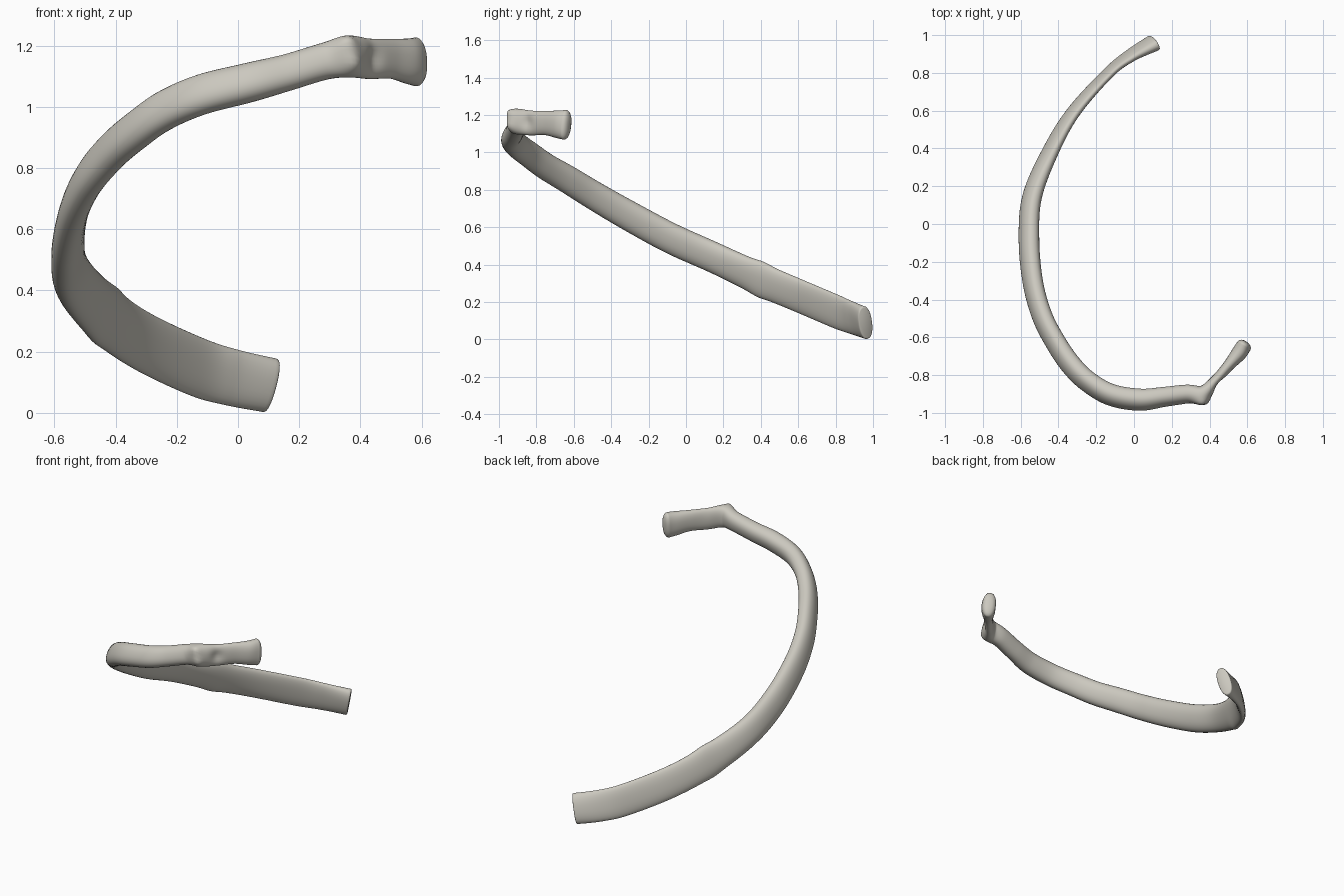
import bpy
import bmesh
from math import cos, sin, pi, radians, exp
from mathutils import Vector

cube = bpy.data.objects.get("Cube")
if cube:
    bpy.data.objects.remove(cube, do_unlink=True)

SIDES = 32        # vertices around each section
STEPS = 10        # rings between stations

# Stations from the head to the far end:
# x, y, z, section height, section thickness, inward lean in degrees
stations = [
    (.582, -.645, 1.147, .16, .08, 5),
    (.555, -.685, 1.15, .148, .082, 0),
    (.5, -.75, 1.157, .13, .06, 0),
    (.43, -.83, 1.157, .132, .055, 0),
    (.365, -.895, 1.163, .135, .08, 5),
    (.28, -.9, 1.148, .12, .095, 15),
    (.16, -.915, 1.112, .12, .1, 20),
    (.03, -.93, 1.078, .13, .108, 26),
    (-.12, -.905, 1.04, .135, .105, 26),
    (-.24, -.837, .988, .138, .1, 25),
    (-.33, -.75, .925, .142, .1, 24),
    (-.41, -.635, .857, .148, .098, 22),
    (-.485, -.49, .768, .153, .097, 20),
    (-.535, -.31, .664, .16, .097, 18),
    (-.556, -.08, .54, .166, .097, 18),
    (-.538, .15, .437, .17, .09, 17),
    (-.435, .4, .32, .185, .07, 15),
    (-.315, .6, .235, .188, .058, 12),
    (-.135, .8, .15, .19, .05, 10),
    (-.02, .89, .115, .186, .056, 12),
    (.102, .957, .09, .182, .08, 14),
]


def spline(a, b, c, d, t):
    """Catmull-Rom blend of four stations."""
    return [q + .5 * t * (r - p + t * (2 * p - 5 * q + 4 * r - s + t * (3 * (q - r) + s - p)))
            for p, q, r, s in zip(a, b, c, d)]


def sample_path():
    last = len(stations) - 1
    rows = []
    for i in range(last):
        keys = [stations[min(max(i + k, 0), last)] for k in (-1, 0, 1, 2)]
        rows += [spline(*keys, j / STEPS) for j in range(STEPS)]
    return rows + [list(stations[last])]


def signed_power(value, power):
    return abs(value) ** power * (1 if value > 0 else -1)


def section(row, tangent, scale=1, shift=0):
    """Flattened, slightly squared oval."""
    centre = Vector(row[:3]) + tangent * shift
    inward = tangent.cross(Vector((0, 0, 1))).normalized()
    up = inward.cross(tangent)
    lean = radians(row[5])
    axis = up * cos(lean) + inward * sin(lean)
    side = inward * cos(lean) - up * sin(lean)
    ring = []
    for k in range(SIDES):
        angle = 2 * pi * k / SIDES
        u = signed_power(cos(angle), .88) * row[3] / 2
        v = signed_power(sin(angle), .88) * row[4] / 2
        ring.append(centre + (axis * u + side * v) * scale)
    return ring


def bump(point, centre, push, radius):
    """Swell the surface softly around a centre."""
    return point + Vector(push) * exp(-((point - Vector(centre)).length / radius) ** 2)


# Rings along the bone, with a small rounded rim at each end
rows = sample_path()
rings = []
for i, row in enumerate(rows):
    before, after = rows[max(i - 1, 0)], rows[min(i + 1, len(rows) - 1)]
    tangent = (Vector(after[:3]) - Vector(before[:3])).normalized()
    if i == 0:
        rings += [section(row, tangent, s, -d) for s, d in ((.4, .024), (.75, .018), (.92, .01))]
    rings.append(section(row, tangent))
    if i == len(rows) - 1:
        rings += [section(row, tangent, .97, .006), section(row, tangent, .9, .008)]

bm = bmesh.new()
loops = []
for ring in rings:
    loop = []
    for p in ring:
        p = bump(p, (.355, -.95, 1.19), (.01, -.02, .03), .045)     # tubercle
        p = bump(p, (.375, -.94, 1.14), (.01, -.015, 0), .035)      # tubercle facet
        p = bump(p, (.45, -.85, 1.16), (-.01, .008, 0), .035)       # neck hollow
        p = bump(p, (-.45, .38, .24), (0, 0, -.008), .06)           # lower border swell
        p = bump(p, (-.41, .42, .41), (0, 0, .008), .06)            # upper border swell
        loop.append(bm.verts.new(p))
    loops.append(loop)
for a, b in zip(loops, loops[1:]):
    for k in range(SIDES):
        n = (k + 1) % SIDES
        bm.faces.new((a[k], a[n], b[n], b[k]))
bm.faces.new(loops[0])
bm.faces.new(loops[-1])
bmesh.ops.recalc_face_normals(bm, faces=bm.faces[:])

mesh = bpy.data.meshes.new("rib_bone")
bm.to_mesh(mesh)
bm.free()
rib = bpy.data.objects.new("rib_bone", mesh)
bpy.context.collection.objects.link(rib)

# Pale bone colour
colour = (.6, .58, .52, 1)
mat = bpy.data.materials.new("pale_bone")
mat.use_nodes = True
mat.diffuse_color = colour
mat.node_tree.nodes["Principled BSDF"].inputs["Base Color"].default_value = colour
mesh.materials.append(mat)

bpy.ops.object.select_all(action="DESELECT")
rib.select_set(True)
bpy.context.view_layer.objects.active = rib
bpy.ops.object.shade_smooth_by_angle(angle=radians(50))
